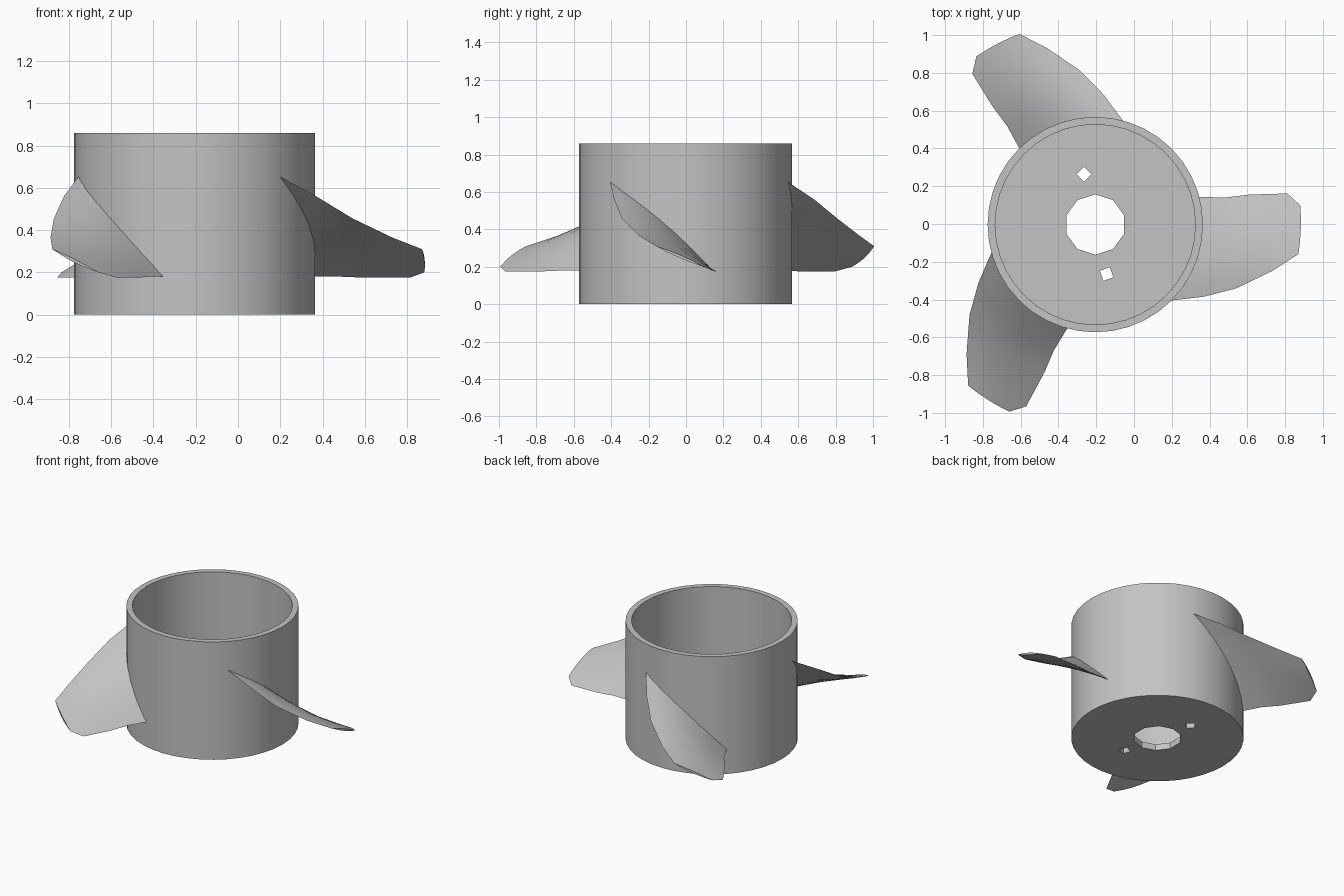
import bpy, bmesh, math
from mathutils import Vector

cube = bpy.data.objects.get("Cube")
if cube:
    bpy.data.objects.remove(cube, do_unlink=True)

CENTRE = Vector((-0.205, -0.003, 0))
HEIGHT, RADIUS, BORE, FLOOR = 0.86, 0.57, 0.53, 0.045

grey = bpy.data.materials.new("plain grey")
grey.use_nodes = True
grey.diffuse_color = (0.55, 0.55, 0.55, 1)
grey.node_tree.nodes["Principled BSDF"].inputs["Base Color"].default_value = grey.diffuse_color


def cylinder(name, radius, low, high, sides, x=0, y=0, turn=0):
    bpy.ops.mesh.primitive_cylinder_add(
        vertices=sides, radius=radius, depth=high - low,
        location=CENTRE + Vector((x, y, (low + high) / 2)),
        rotation=(0, 0, math.radians(turn)))
    obj = bpy.context.object
    obj.name = name
    return obj


def smooth(obj, angle):
    bpy.ops.object.select_all(action='DESELECT')
    obj.select_set(True)
    bpy.context.view_layer.objects.active = obj
    bpy.ops.object.shade_smooth_by_angle(angle=math.radians(angle))


# Hub: an open cup with a shaft hole and two pin holes in its floor
hub = cylinder("hub", RADIUS, 0, HEIGHT, 40)
hub.data.materials.append(grey)
cutters = [
    cylinder("bore_cutter", BORE, FLOOR, HEIGHT + 0.2, 40),
    cylinder("shaft_hole_cutter", 0.16, -0.1, 0.2, 10, turn=0),
    cylinder("pin_hole_cutter", 0.04, -0.1, 0.2, 4, -0.06, 0.267),
    cylinder("pin_hole_cutter", 0.04, -0.1, 0.2, 4, 0.06, -0.262, turn=-25),
]
bpy.context.view_layer.objects.active = hub
for cutter in cutters:
    cutter.hide_render = True
    cut = hub.modifiers.new("cut", 'BOOLEAN')
    cut.operation, cut.solver, cut.object = 'DIFFERENCE', 'EXACT', cutter
    bpy.ops.object.modifier_apply(modifier=cut.name)
    bpy.data.objects.remove(cutter, do_unlink=True)
smooth(hub, 30)

# Blade stations from root to tip: (radius, angle, height) of each edge,
# then the bulge above and below the chord
STATIONS = [
    ((0.55, -47.5, 0.67), (0.55, 15.5, 0.18), 0.045, -0.02),
    ((0.69, -33.6, 0.56), (0.70, 11.8, 0.18), 0.035, -0.02),
    ((0.82, -24.3, 0.455), (0.83, 11.0, 0.175), 0.025, -0.015),
    ((0.967, -14.8, 0.365), (1.03, 9.2, 0.175), 0.015, -0.01),
    ((1.086, -8.3, 0.31), (1.09, 5.3, 0.20), 0.008, -0.008),
]
STEPS = 8


def section_point(station, t, side):
    lead, trail, above, below = station
    r, angle, z = (a + (b - a) * t for a, b in zip(lead, trail))
    bulge = above if side > 0 else below
    a = math.radians(angle)
    return Vector((r * math.cos(a), r * math.sin(a), z + bulge * math.sin(math.pi * t)))


def make_blade(name, turn):
    bm = bmesh.new()
    loop = [(i / STEPS, 1) for i in range(STEPS + 1)]
    loop += [(i / STEPS, -1) for i in range(STEPS - 1, 0, -1)]
    rings = [[bm.verts.new(section_point(s, t, side)) for t, side in loop] for s in STATIONS]
    n = len(loop)
    for a, b in zip(rings, rings[1:]):
        for i in range(n):
            j = (i + 1) % n
            bm.faces.new((a[i], a[j], b[j], b[i]))
    bm.faces.new(rings[0])
    bm.faces.new(rings[-1])
    bmesh.ops.recalc_face_normals(bm, faces=bm.faces)
    mesh = bpy.data.meshes.new(name)
    bm.to_mesh(mesh)
    bm.free()
    mesh.materials.append(grey)
    obj = bpy.data.objects.new(name, mesh)
    obj.location = CENTRE
    obj.rotation_euler.z = math.radians(turn)
    bpy.context.collection.objects.link(obj)
    smooth(obj, 30)


# Three equal blades around the hub
for name, turn in (("left_blade", 0), ("back_blade", 120), ("front_blade", 240)):
    make_blade(name, turn)
